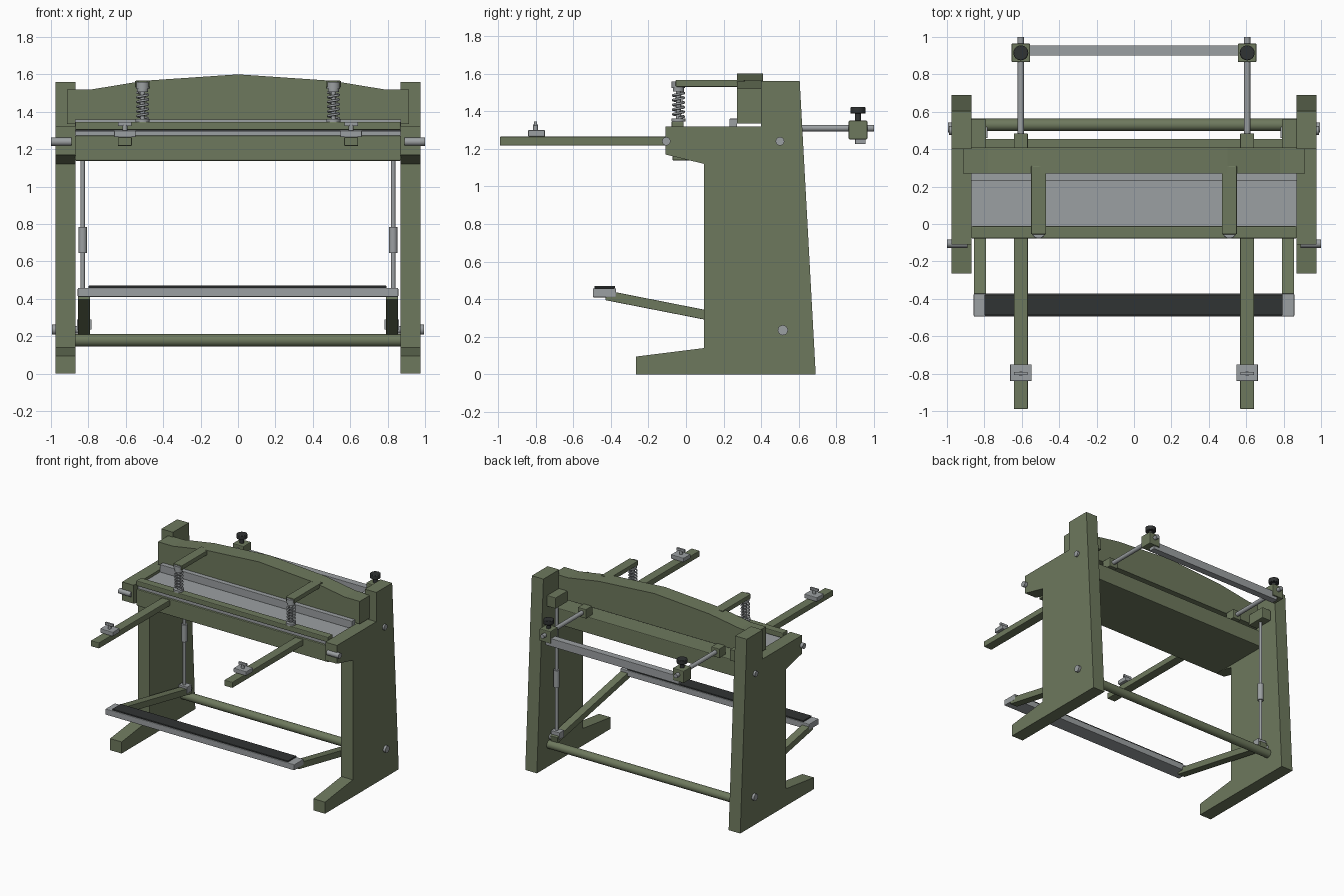
import bpy, math
from mathutils import Vector

if "Cube" in bpy.data.objects:
    bpy.data.objects.remove(bpy.data.objects["Cube"])


def material(name, col):
    m = bpy.data.materials.new(name)
    m.diffuse_color = (*col, 1)
    m.use_nodes = True
    m.node_tree.nodes["Principled BSDF"].inputs["Base Color"].default_value = m.diffuse_color
    return m


GREEN = material("green_paint", (0.155, 0.19, 0.11))
BLACK = material("black_rubber", (0.03, 0.033, 0.033))
STEEL = material("bare_steel", (0.33, 0.35, 0.36))


def make(name, verts, faces, mat, bevel=0.0, smooth=False):
    me = bpy.data.meshes.new(name)
    me.from_pydata([tuple(v) for v in verts], [], faces)
    me.materials.append(mat)
    ob = bpy.data.objects.new(name, me)
    bpy.context.collection.objects.link(ob)
    if bevel:
        b = ob.modifiers.new("bevel", 'BEVEL')
        b.width, b.segments = bevel, 2
    if smooth:
        bpy.ops.object.select_all(action='DESELECT')
        ob.select_set(True)
        bpy.context.view_layer.objects.active = ob
        bpy.ops.object.shade_smooth_by_angle(angle=math.radians(35))
    return ob


def prism(name, a, b, mat, **kw):
    """Solid between two matching outlines."""
    n = len(a)
    faces = [tuple(range(n))[::-1], tuple(range(n, 2 * n))]
    faces += [(i, (i + 1) % n, n + (i + 1) % n, n + i) for i in range(n)]
    return make(name, list(a) + list(b), faces, mat, **kw)


def box(name, x, y, z, mat, bevel=0.0):
    ring = [(x[0], y[0]), (x[1], y[0]), (x[1], y[1]), (x[0], y[1])]
    return prism(name, [(p, q, z[0]) for p, q in ring],
                 [(p, q, z[1]) for p, q in ring], mat, bevel=bevel)


def cyl(name, p, q, r, mat, n=24, bevel=0.0):
    p, q = Vector(p), Vector(q)
    rot = (q - p).to_track_quat('Z', 'Y')
    ring = [rot @ Vector((r * math.cos(t), r * math.sin(t), 0))
            for t in (2 * math.pi * i / n for i in range(n))]
    return prism(name, [p + v for v in ring], [q + v for v in ring], mat,
                 smooth=True, bevel=bevel)


def span(a, b):
    return (min(a, b), max(a, b))


# side frame outline (y, z)
FRAME = [(-.265, 0), (.69, 0), (.605, 1.56), (.4, 1.56), (.4, 1.32), (-.11, 1.32),
         (-.11, 1.17), (.095, 1.12), (.095, .14), (-.265, .095)]

for s, side in ((-1, "left"), (1, "right")):
    lo, hi = span(s * .87, s * .975)
    prism(side + "_side_frame", [(lo, y, z) for y, z in FRAME],
          [(hi, y, z) for y, z in FRAME], GREEN)
    # bolts through the frame
    for i, (y, z, r, x) in enumerate([(-.105, 1.24, .022, 1.0), (.5, 1.24, .023, .99),
                                      (.515, .235, .027, .995)]):
        cyl(f"{side}_frame_bolt_{i}", (s * .89, y, z), (s * x, y, z), r, STEEL)
    # treadle arm, sloping back to its pivot
    arm = [(-.43, .395), (.53, .207), (.54, .257), (-.42, .446)]
    lo, hi = span(s * .79, s * .855)
    prism(side + "_treadle_arm", [(lo, y, z) for y, z in arm],
          [(hi, y, z) for y, z in arm], GREEN, bevel=.003)
    cyl(side + "_treadle_pivot", (s * .83, .515, .235), (s * .89, .515, .235), .02, STEEL)
    # pull rod with turnbuckle, clevis and upper lug
    cyl(side + "_pull_rod", (s * .83, .49, .26), (s * .83, .49, 1.35), .012, STEEL, 16)
    cyl(side + "_turnbuckle", (s * .83, .49, .645), (s * .83, .49, .785), .023, STEEL, 16)
    box(side + "_rod_clevis", span(s * .783, s * .862), (.46, .52), (.235, .29), STEEL, .003)
    box(side + "_blade_beam_lug", span(s * .79, s * .869), (.4, .56), (1.32, 1.41), GREEN, .004)

    # front support arm with sliding stop
    c = s * .605
    box(side + "_support_arm", (c - .037, c + .037), (-.99, -.06), (1.217, 1.265), GREEN, .005)
    box(side + "_stop_base", (c - .058, c + .058), (-.84, -.75), (1.265, 1.3), STEEL, .005)
    cyl(side + "_stop_stem", (c, -.8, 1.295), (c, -.8, 1.33), .013, STEEL, 16)
    box(side + "_stop_wing", (c - .036, c + .036), (-.808, -.792), (1.324, 1.345), STEEL, .002)

    # back gauge rod, socket, sliding block and knob
    box(side + "_gauge_socket", (c - .037, c + .037), (.4, .485), (1.27, 1.345), GREEN, .004)
    cyl(side + "_gauge_rod", (c, .42, 1.31), (c, 1.0, 1.31), .017, STEEL)
    box(side + "_gauge_block", (c - .05, c + .05), (.865, .965), (1.25, 1.35), GREEN, .006)
    cyl(side + "_gauge_knob_neck", (c, .915, 1.34), (c, .915, 1.4), .017, BLACK)
    cyl(side + "_gauge_knob", (c, .915, 1.387), (c, .915, 1.422), .04, BLACK, 24, .004)

    # hold-down bracket, spring and seats
    c = s * .51
    box(side + "_spring_bracket", (c - .04, c + .04), (-.055, .31), (1.53, 1.566), GREEN, .004)
    cyl(side + "_spring_top_cap", (c, -.04, 1.523), (c, -.04, 1.558), .036, STEEL)
    cyl(side + "_spring_top_seat", (c, -.04, 1.505), (c, -.04, 1.528), .03, STEEL)
    cyl(side + "_spring_seat", (c, -.04, 1.345), (c, -.04, 1.362), .038, STEEL)
    cyl(side + "_spring_pin", (c, -.04, 1.34), (c, -.04, 1.54), .013, STEEL, 16)
    cu = bpy.data.curves.new(side + "_spring", 'CURVE')
    cu.dimensions, cu.bevel_depth, cu.bevel_resolution = '3D', .0065, 2
    cu.use_fill_caps = True
    sp = cu.splines.new('POLY')
    turns, n = 5.5, 110
    sp.points.add(n)
    for i, p in enumerate(sp.points):
        t = 2 * math.pi * turns * i / n
        p.co = (c + .029 * math.cos(t), -.04 + .029 * math.sin(t), 1.365 + .138 * i / n, 1)
    cu.materials.append(STEEL)
    bpy.context.collection.objects.link(bpy.data.objects.new(side + "_spring", cu))

# bed, cutting table and lower tie bar
box("bed", (-.872, .872), (-.072, .455), (1.138, 1.272), GREEN, .006)
box("table_plate", (-.872, .872), (-.055, .3), (1.272, 1.298), STEEL)
cyl("lower_tie_bar", (-.88, .53, .178), (.88, .53, .178), .033, GREEN, 32)

# blade beam with crowned top, and blade
TOP = [(.915, 1.52), (.78, 1.52), (.5, 1.566), (0, 1.6), (-.5, 1.566), (-.78, 1.52),
       (-.915, 1.52)]
beam = [(-.915, 1.335), (.915, 1.335)] + TOP
prism("blade_beam", [(x, .27, z) for x, z in beam], [(x, .41, z) for x, z in beam], GREEN)
box("blade", (-.872, .872), (.232, .272), (1.298, 1.36), STEEL, .002)

# hold-down bar, back gauge bar, treadle
box("hold_down_bar", (-.87, .87), (-.077, -.012), (1.303, 1.346), GREEN, .006)
box("back_gauge_bar", (-.605, .605), (.9, .955), (1.225, 1.29), STEEL, .002)
box("treadle_bar", (-.857, .857), (-.495, -.372), (.41, .458), STEEL, .005)
box("treadle_pad", (-.8, .795), (-.488, -.378), (.458, .47), BLACK, .003)
